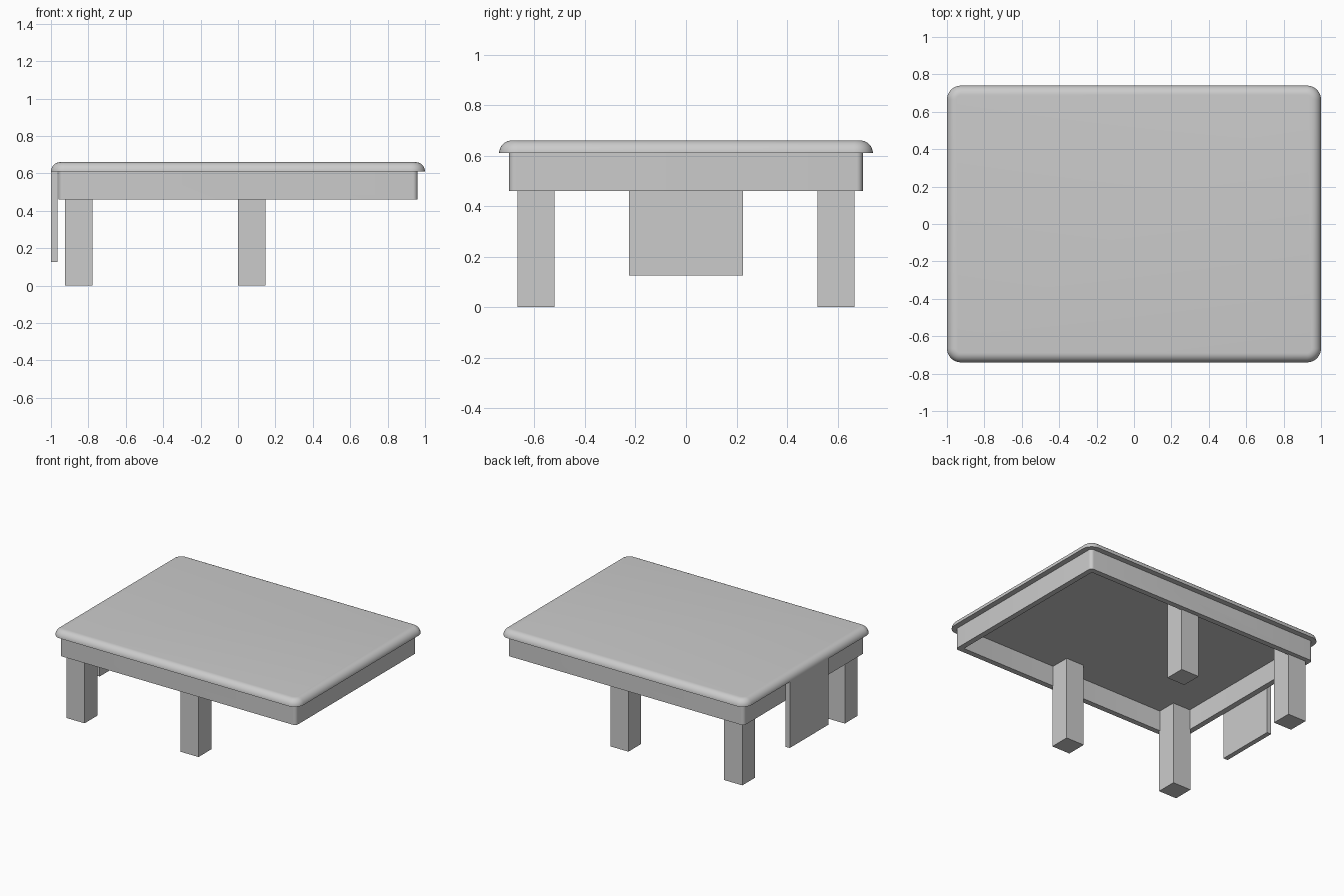
import bpy
import bmesh
from math import sin, cos, pi, radians

old = bpy.data.objects.get("Cube")
if old:
    bpy.data.objects.remove(old, do_unlink=True)

grey = bpy.data.materials.new("plain grey")
grey.use_nodes = True
colour = (0.6, 0.6, 0.6, 1)
grey.diffuse_color = colour
grey.node_tree.nodes["Principled BSDF"].inputs["Base Color"].default_value = colour


def finish(name, bm, smooth=False):
    bmesh.ops.recalc_face_normals(bm, faces=bm.faces)
    mesh = bpy.data.meshes.new(name)
    bm.to_mesh(mesh)
    bm.free()
    mesh.materials.append(grey)
    obj = bpy.data.objects.new(name, mesh)
    bpy.context.collection.objects.link(obj)
    if smooth:
        smooth_object(obj)
    return obj


def smooth_object(obj):
    bpy.ops.object.select_all(action='DESELECT')
    obj.select_set(True)
    bpy.context.view_layer.objects.active = obj
    bpy.ops.object.shade_smooth_by_angle(angle=radians(35))


def box(name, x, y, z):
    bm = bmesh.new()
    bmesh.ops.create_cube(bm, size=1)
    for v in bm.verts:
        for i, (lo, hi) in enumerate((x, y, z)):
            v.co[i] = lo if v.co[i] < 0 else hi
    return finish(name, bm)


def ring(bm, hx, hy, r, z, steps=8):
    """Rounded rectangle of vertices at one height."""
    verts = []
    for q, (sx, sy) in enumerate(((1, 1), (-1, 1), (-1, -1), (1, -1))):
        for k in range(steps + 1):
            a = (q + k / steps) * pi / 2
            verts.append(bm.verts.new((sx * (hx - r) + r * cos(a),
                                       sy * (hy - r) + r * sin(a), z)))
    return verts


def bridge(bm, a, b):
    n = len(a)
    for i in range(n):
        bm.faces.new((a[i], a[(i + 1) % n], b[(i + 1) % n], b[i]))


# Table top with a quarter-round upper edge
UNDER, ROUND = 0.61, 0.05
bm = bmesh.new()
rings = []
for k in range(9):
    t = k / 8 * pi / 2
    inset = ROUND * (1 - cos(t))
    rings.append(ring(bm, 1 - inset, 0.74 - inset, 0.075 - inset,
                      UNDER + ROUND * sin(t)))
for a, b in zip(rings, rings[1:]):
    bridge(bm, a, b)
bm.faces.new(rings[0])
bm.faces.new(rings[-1])
finish("table_top", bm, smooth=True)

# Hollow apron frame
bm = bmesh.new()
WALL = 0.04
loops = [ring(bm, 0.96, 0.70, 0.025, 0.46),
         ring(bm, 0.96, 0.70, 0.025, UNDER),
         ring(bm, 0.96 - WALL, 0.70 - WALL, 0.004, UNDER),
         ring(bm, 0.96 - WALL, 0.70 - WALL, 0.004, 0.46)]
for i in range(4):
    bridge(bm, loops[i], loops[(i + 1) % 4])
apron = finish("apron", bm)

# Scooped finger grips on the front and back of the apron
for side, name in ((-1, "front_grip_cutter"), (1, "back_grip_cutter")):
    bm = bmesh.new()
    bmesh.ops.create_cone(bm, cap_ends=True, segments=32, radius1=0.03,
                          radius2=0.03, depth=0.44)
    for v in bm.verts:
        x, y, z = v.co
        v.co = (z, side * 0.70 + y, 0.579 + x)
    cutter = finish(name, bm)
    cutter.hide_render = True
    cut = apron.modifiers.new("grip", 'BOOLEAN')
    cut.operation = 'DIFFERENCE'
    cut.solver = 'EXACT'
    cut.object = cutter
    bpy.context.view_layer.objects.active = apron
    bpy.ops.object.modifier_apply(modifier=cut.name)
    bpy.data.objects.remove(cutter, do_unlink=True)
smooth_object(apron)

# Four square legs
for side, depth in ((-1, "front"), (1, "back")):
    y = sorted((side * 0.52, side * 0.668))
    for x, place in ((-0.925, "outer"), (0.0, "middle")):
        box(f"{depth}_{place}_leg", (x, x + 0.147), y, (0, UNDER))

# Hanging end panel
box("end_panel", (-1, -0.965), (-0.225, 0.225), (0.125, UNDER))
